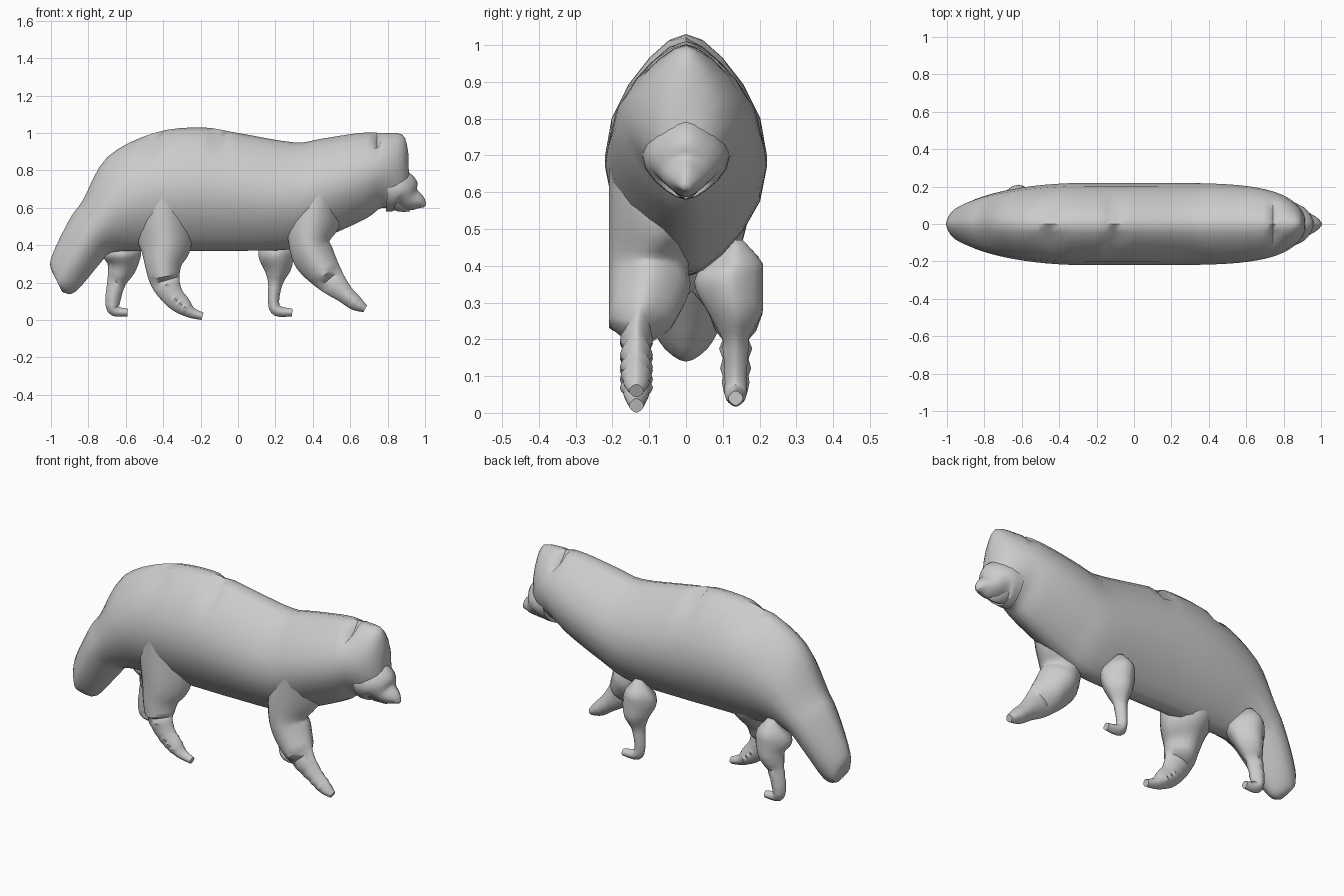
import bpy, bmesh
from math import sin, cos, tau, sqrt
from mathutils import Vector

SIDES = 20
STEPS = 4
HIP = .135  # sideways distance of the feet from the middle

cube = bpy.data.objects.get("Cube")
if cube:
    bpy.data.objects.remove(cube)

fur = bpy.data.materials.new("plain grey")
fur.use_nodes = True
grey = (.6, .6, .6, 1)
fur.diffuse_color = grey
fur.node_tree.nodes["Principled BSDF"].inputs["Base Color"].default_value = grey


def smooth_path(keys):
    """Pass a smooth curve through the key vectors."""
    keys = [Vector(key) for key in keys]
    padded = [keys[0]] + keys + [keys[-1]]
    result = []
    for before, start, end, after in zip(padded, padded[1:], padded[2:], padded[3:]):
        leave, arrive = (end - before) / 2, (after - start) / 2
        for step in range(STEPS):
            t = step / STEPS
            bend = 3 * (end - start) - 2 * leave - arrive
            twist = leave + arrive - 2 * (end - start)
            result.append(start + t * (leave + t * (bend + t * twist)))
    return result + [keys[-1]]


def oval(middle, up, width):
    """Cross-section that narrows to a soft ridge above and below."""
    points = []
    for i in range(SIDES):
        angle = tau * i / SIDES
        side = (sin(angle) - .1 * sin(3 * angle)) / 1.1
        points.append(middle + up * cos(angle) + Vector((0, side * width, 0)))
    return points


def skin(name, rings):
    """Join the rings into a closed, smoothly shaded part."""
    bm = bmesh.new()
    loops = [[bm.verts.new(point) for point in ring] for ring in rings]
    for first, second in zip(loops, loops[1:]):
        for i in range(SIDES):
            bm.faces.new((first[i - 1], first[i], second[i], second[i - 1]))
    for loop in (loops[0], loops[-1]):
        middle = sum((vert.co for vert in loop), Vector()) / SIDES
        tip = bm.verts.new(middle)
        for i in range(SIDES):
            bm.faces.new((loop[i - 1], loop[i], tip))
    bmesh.ops.recalc_face_normals(bm, faces=bm.faces)
    mesh = bpy.data.meshes.new(name)
    bm.to_mesh(mesh)
    bm.free()
    mesh.materials.append(fur)
    part = bpy.data.objects.new(name, mesh)
    bpy.context.collection.objects.link(part)
    bpy.ops.object.select_all(action='DESELECT')
    part.select_set(True)
    bpy.context.view_layer.objects.active = part
    bpy.ops.object.shade_smooth_by_angle(angle=.9)


def trunk_width(x):
    """Round at the tail end, long and blunt towards the face."""
    reach = x + .25
    fall = (reach / .75) ** 2 if reach < 0 else (reach / 1.17) ** 6
    return .22 * sqrt(max(0, 1 - fall))


def trunk(name, outline, grooves):
    """Build from (back x, back z, belly x, belly z), with grooves in the back."""
    sections = smooth_path(outline)
    rings = []
    for back_x, back_z, belly_x, belly_z in sections:
        back, belly = Vector((back_x, 0, back_z)), Vector((belly_x, 0, belly_z))
        middle = (back + belly) / 2
        rings.append(oval(middle, (back - belly) / 2, trunk_width(middle.x)))
    for groove in grooves:
        nearest = min(range(len(rings)), key=lambda i: abs(sections[i][0] - groove))
        for i in (-2, -1, 1, 2):
            rings[nearest][i].z -= .04
    skin(name, rings)


def limb(name, joints, side):
    """Build from (x, z, radius); thick parts merge inwards to the trunk."""
    path = smooth_path(joints)
    rings = []
    for i, (x, z, radius) in enumerate(path):
        along = path[min(i + 1, len(path) - 1)] - path[max(i - 1, 0)]
        across = Vector((-along.y, 0, along.x)).normalized()
        middle = Vector((x, side * min(HIP, .21 - radius), z))
        width = radius
        if side and z < .22:
            # Slim lower parts carry raised bands
            width = min(radius, .045 if i % 2 else .035)
        rings.append(oval(middle, across * radius, width))
    skin(name, rings)


# Tail, trunk and head, from tail tip to face
trunk("body", [
    (-.99, .25, -.94, .15), (-1, .33, -.87, .15), (-.9, .54, -.74, .3),
    (-.83, .64, -.68, .36), (-.7, .87, -.56, .37), (-.45, 1, -.4, .37),
    (-.2, 1.03, -.2, .37), (0, 1, 0, .37), (.3, .95, .3, .38),
    (.45, .97, .46, .44), (.65, 1, .68, .54), (.77, 1, .77, .6),
    (.88, .99, .86, .58), (.91, .9, .92, .58),
], grooves=(-.47, -.08, .73))

# Muzzle, sloping from the brow to the nose
limb("muzzle", [(.8, .7, .12), (.87, .69, .11), (.92, .65, .07),
                (.97, .63, .04), (1, .61, .01)], 0)

# Right legs grow out of the trunk
limb("front_right_leg", [
    (.44, .7, .1), (.4, .55, .15), (.38, .42, .11), (.41, .33, .11),
    (.49, .22, .08), (.57, .14, .05), (.63, .09, .04), (.68, .06, .02)], -1)
limb("back_right_leg", [
    (-.4, .7, .1), (-.4, .55, .15), (-.39, .4, .14), (-.4, .3, .1),
    (-.39, .21, .08), (-.35, .13, .06), (-.3, .08, .05), (-.25, .04, .03),
    (-.19, .02, .02)], -1)

# Left legs are tucked under the trunk
limb("front_left_leg", [
    (.2, .47, .02), (.2, .38, .09), (.21, .29, .08), (.2, .2, .04),
    (.19, .1, .03), (.21, .05, .03), (.29, .04, .02)], 1)
limb("back_left_leg", [
    (-.62, .47, .02), (-.62, .37, .1), (-.62, .29, .08), (-.65, .2, .05),
    (-.67, .1, .04), (-.66, .05, .03), (-.59, .04, .02)], 1)
